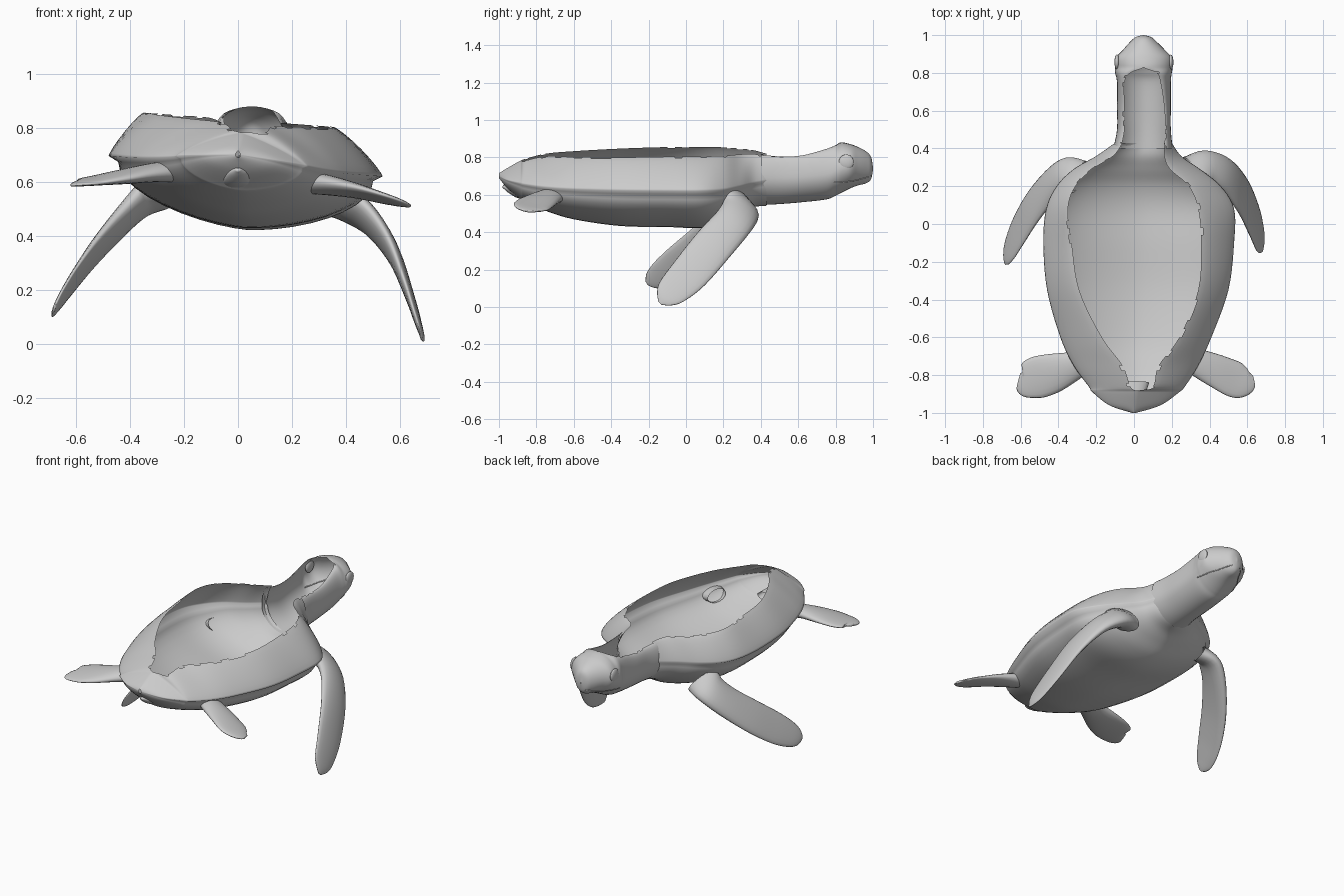
import bpy, bmesh, math, random
from mathutils import Vector
from mathutils.bvhtree import BVHTree

random.seed(4)


def smooth_rows(rows, n):
    """Catmull-Rom interpolation through rows of numbers."""
    out = []
    for i in range(len(rows) - 1):
        p = [rows[max(i - 1, 0)], rows[i], rows[i + 1], rows[min(i + 2, len(rows) - 1)]]
        for k in range(n):
            t = k / n
            out.append([0.5 * (2 * b + (c - a) * t + (2 * a - 5 * b + 4 * c - d) * t * t
                               + (3 * b - a - 3 * c + d) * t ** 3) for a, b, c, d in zip(*p)])
    out.append(list(rows[-1]))
    return out


def finish(bm, name):
    bmesh.ops.remove_doubles(bm, verts=bm.verts, dist=0.0005)
    bmesh.ops.recalc_face_normals(bm, faces=bm.faces)
    for f in bm.faces:
        f.smooth = True
    mesh = bpy.data.meshes.new(name)
    bm.to_mesh(mesh)
    bm.free()
    ob = bpy.data.objects.new(name, mesh)
    bpy.context.collection.objects.link(ob)
    return ob


def bridge(bm, rings, closed):
    grid = [[bm.verts.new(p) for p in r] for r in rings]
    n = len(grid[0])
    faces = []
    for a, b in zip(grid, grid[1:]):
        faces.append([bm.faces.new((a[j], a[(j + 1) % n], b[(j + 1) % n], b[j]))
                      for j in range(n if closed else n - 1)])
    return grid, faces


def section(s, e, belly_e, lip, tilt):
    """Open-topped cross-section: left opening edge, rim, belly, rim, right opening edge."""
    y, xl, xr, ol, orr, zt, zr, zb = s
    xc = (xl + xr) / 2

    def half(rim, edge):
        pts = []
        for k in range(9):
            t = math.pi / 2 * (1 - k / 8)
            pts.append((edge + (rim - edge) * abs(math.cos(t)) ** e, zr + (zt - zr) * math.sin(t) ** e))
        r2, z2 = xc + (rim - xc) * (1 - lip), zr - (zr - zb) * lip * 1.2
        for k in range(0 if lip else 1, 11):
            t = math.pi / 2 * k / 10
            pts.append((xc + (r2 - xc) * abs(math.cos(t)) ** belly_e, z2 - (z2 - zb) * math.sin(t) ** 1.05))
        return pts
    pts = half(xl, ol) + half(xr, orr)[-2::-1]
    return [(x, y, z - tilt * x) for x, z in pts]


def open_loft(name, stations, e, belly_e, lip, tilt, jag):
    bm = bmesh.new()
    rows = smooth_rows(stations, 5)
    for r in rows:
        if r[4] - r[3] < 0.02:          # close the top where there is no opening
            r[3] = r[4] = (r[1] + r[2]) / 2
    _, faces = bridge(bm, [section(r, e, belly_e, lip, tilt) for r in rows], False)
    torn = []
    for i, strip in enumerate(faces):   # ragged edge around the opening
        if rows[i][4] - rows[i][3] > 0.05:
            for side in (0, -1):
                if random.random() < jag:
                    torn.append(strip[side])
    bmesh.ops.delete(bm, geom=torn, context='FACES')
    return finish(bm, name)


# Shell and belly: y, rim left/right, opening left/right, top z, rim z, belly z
body = [
    (-1.00, -0.01, 0.01, 0.0, 0.0, 0.715, 0.70, 0.69),
    (-0.96, -0.13, 0.14, 0.0, 0.0, 0.74, 0.69, 0.64),
    (-0.89, -0.22, 0.24, 0.01, 0.01, 0.78, 0.68, 0.58),
    (-0.86, -0.24, 0.27, -0.02, 0.10, 0.79, 0.675, 0.56),
    (-0.75, -0.32, 0.34, -0.06, 0.13, 0.815, 0.665, 0.515),
    (-0.60, -0.39, 0.41, -0.17, 0.24, 0.82, 0.66, 0.47),
    (-0.35, -0.46, 0.50, -0.29, 0.34, 0.825, 0.66, 0.435),
    (-0.10, -0.48, 0.53, -0.33, 0.355, 0.83, 0.66, 0.43),
    (0.08, -0.465, 0.53, -0.35, 0.34, 0.83, 0.66, 0.425),
    (0.20, -0.41, 0.46, -0.31, 0.29, 0.83, 0.66, 0.45),
    (0.29, -0.32, 0.35, -0.22, 0.19, 0.83, 0.67, 0.50),
    (0.36, -0.20, 0.25, -0.11, 0.16, 0.83, 0.68, 0.535),
    (0.43, -0.10, 0.20, -0.06, 0.16, 0.815, 0.69, 0.545),
]
open_loft("shell_body", body, 1.65, 1.25, 0.07, 0.075, 0.2)

# Neck and head, same columns
head = [
    (0.40, -0.11, 0.205, -0.07, 0.16, 0.815, 0.69, 0.545),
    (0.50, -0.09, 0.195, -0.05, 0.165, 0.805, 0.69, 0.55),
    (0.62, -0.09, 0.195, -0.05, 0.16, 0.81, 0.695, 0.56),
    (0.75, -0.09, 0.195, -0.05, 0.14, 0.845, 0.71, 0.575),
    (0.80, -0.10, 0.20, -0.02, 0.12, 0.865, 0.73, 0.595),
    (0.83, -0.10, 0.205, 0.05, 0.05, 0.88, 0.745, 0.61),
    (0.88, -0.095, 0.20, 0.05, 0.05, 0.87, 0.755, 0.635),
    (0.92, -0.06, 0.165, 0.05, 0.05, 0.855, 0.755, 0.65),
    (0.965, -0.02, 0.12, 0.05, 0.05, 0.83, 0.75, 0.662),
    (0.99, 0.01, 0.09, 0.05, 0.05, 0.80, 0.745, 0.685),
    (1.00, 0.049, 0.051, 0.05, 0.05, 0.745, 0.74, 0.735),
]
head_ob = open_loft("neck_and_head", head, 1.0, 1.1, 0, 0.0, 0.1)

# Eyes and mouth line, placed on the head surface by ray casting
tree = BVHTree.FromPolygons([v.co for v in head_ob.data.vertices],
                            [p.vertices[:] for p in head_ob.data.polygons])
for side, label in ((1, "right"), (-1, "left")):
    def on_head(y, z):
        return tree.ray_cast(Vector((side * 1.0, y, z)), Vector((-side, 0, 0)))[0]
    hit = on_head(0.857, 0.775)
    if hit:
        bm = bmesh.new()
        bmesh.ops.create_uvsphere(bm, u_segments=20, v_segments=12, radius=0.04)
        eye = finish(bm, label + "_eye")
        eye.scale = (0.35, 1, 1)
        eye.location = hit - Vector((side * 0.007, 0, 0))
    pts = [on_head(0.79 + 0.02 * k, 0.665 + 0.00035 * k * k) for k in range(11)]
    pts = [p for p in pts if p]
    curve = bpy.data.curves.new(label + "_mouth_line", 'CURVE')
    curve.dimensions = '3D'
    curve.bevel_depth = 0.003
    spline = curve.splines.new('POLY')
    spline.points.add(len(pts) - 1)
    for sp, p in zip(spline.points, pts):
        sp.co = (*p, 1)
    bpy.context.collection.objects.link(bpy.data.objects.new(label + "_mouth_line", curve))


def flipper(name, path, chord):
    """Flat paddle; path rows are x, y, z, half chord, half thickness."""
    rows = smooth_rows(path, 5)
    chord = Vector(chord).normalized()
    rings = []
    for i, r in enumerate(rows):
        c = Vector(r[:3])
        tan = (Vector(rows[min(i + 1, len(rows) - 1)][:3]) - Vector(rows[max(i - 1, 0)][:3])).normalized()
        wide = (chord - tan * chord.dot(tan)).normalized()
        thin = tan.cross(wide)
        rings.append([c + wide * r[3] * math.cos(a) + thin * r[4] * math.sin(a)
                      for a in [2 * math.pi * k / 20 for k in range(20)]])
    bm = bmesh.new()
    grid, _ = bridge(bm, rings, True)
    bm.faces.new(grid[-1])
    return finish(bm, name)


# Front flippers, hanging down and back
flipper("right_front_flipper", [
    (0.31, 0.27, 0.56, 0.11, 0.06), (0.39, 0.295, 0.525, 0.105, 0.05), (0.49, 0.255, 0.455, 0.105, 0.038),
    (0.575, 0.15, 0.335, 0.11, 0.027), (0.635, 0.02, 0.18, 0.105, 0.018),
    (0.665, -0.075, 0.085, 0.085, 0.013), (0.677, -0.115, 0.045, 0.055, 0.009),
    (0.68, -0.14, 0.02, 0.012, 0.004)], (0.2, 0.75, -0.6))
flipper("left_front_flipper", [
    (-0.29, 0.25, 0.565, 0.10, 0.05), (-0.36, 0.26, 0.525, 0.10, 0.046), (-0.44, 0.205, 0.445, 0.10, 0.038),
    (-0.535, 0.09, 0.335, 0.105, 0.027), (-0.61, -0.035, 0.235, 0.10, 0.018),
    (-0.655, -0.13, 0.17, 0.08, 0.013), (-0.675, -0.185, 0.14, 0.05, 0.009),
    (-0.682, -0.21, 0.127, 0.012, 0.004)], (-0.2, 0.75, -0.6))

# Rear flippers, spread sideways
flipper("right_rear_flipper", [
    (0.27, -0.70, 0.595, 0.06, 0.04), (0.34, -0.735, 0.587, 0.075, 0.036), (0.44, -0.78, 0.567, 0.09, 0.026),
    (0.54, -0.825, 0.54, 0.097, 0.017), (0.60, -0.835, 0.522, 0.072, 0.012),
    (0.635, -0.83, 0.51, 0.03, 0.006)], (0, 1, -0.12))
flipper("left_rear_flipper", [
    (-0.25, -0.72, 0.638, 0.06, 0.04), (-0.33, -0.755, 0.632, 0.08, 0.034), (-0.43, -0.79, 0.618, 0.105, 0.026),
    (-0.52, -0.815, 0.605, 0.11, 0.017), (-0.58, -0.835, 0.597, 0.085, 0.012),
    (-0.612, -0.83, 0.592, 0.04, 0.006)], (0, 1, 0.1))

# Short tail under the back of the shell
flipper("tail", [
    (0.0, -0.84, 0.60, 0.08, 0.035), (0.0, -0.90, 0.615, 0.06, 0.03),
    (0.0, -0.95, 0.635, 0.035, 0.02), (0.0, -0.98, 0.645, 0.008, 0.006)], (1, 0, 0))
